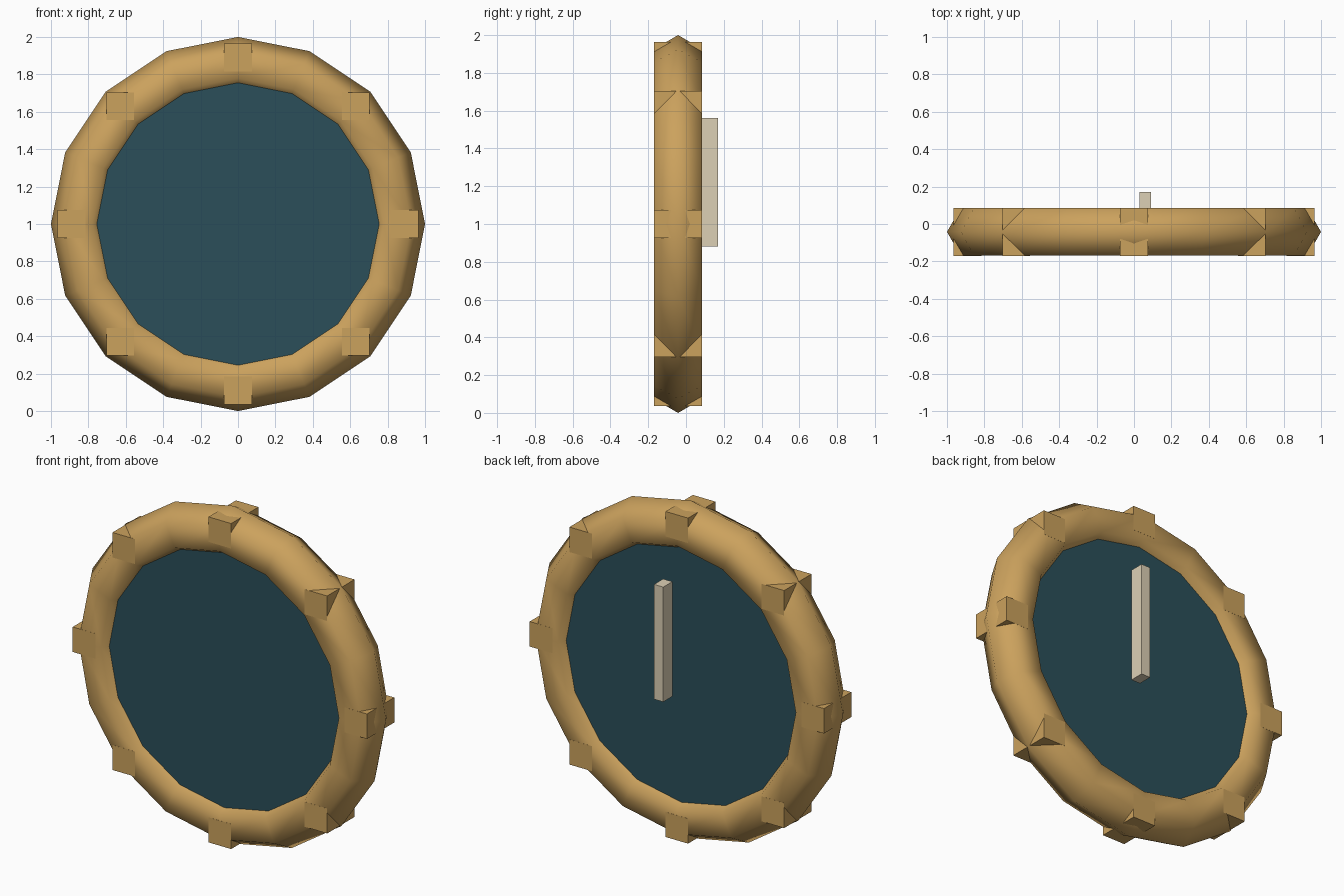
import bpy
from math import cos, sin, pi

if "Cube" in bpy.data.objects:
    bpy.data.objects.remove(bpy.data.objects["Cube"])

CY = -0.042   # depth centre of the frame
CZ = 1.0      # height centre of the frame


def paint(obj, mat):
    obj.data.materials.append(mat)


def material(name, rgb):
    m = bpy.data.materials.new(name)
    m.diffuse_color = (*rgb, 1)
    m.use_nodes = True
    m.node_tree.nodes["Principled BSDF"].inputs["Base Color"].default_value = m.diffuse_color
    return m


def box(name, centre, size, mat):
    bpy.ops.mesh.primitive_cube_add(size=1, location=centre)
    o = bpy.context.object
    o.name = name
    o.scale = size
    bpy.ops.object.transform_apply(location=False, rotation=False, scale=True)
    paint(o, mat)
    return o


gold = material("gold", (0.60, 0.36, 0.11))
teal = material("dark_teal", (0.024, 0.078, 0.10))
cream = material("cream", (0.72, 0.63, 0.46))

# Smooth ring: 16 segments around, hexagonal cross-section
bpy.ops.mesh.primitive_torus_add(
    major_segments=16, minor_segments=6, major_radius=0.853, minor_radius=0.147,
    location=(0, CY, CZ), rotation=(pi / 2, 0, 0))
ring = bpy.context.object
ring.name = "frame_ring"
bpy.ops.object.shade_smooth()
paint(ring, gold)

# Dark face disc, its rim buried in the ring
bpy.ops.mesh.primitive_cylinder_add(
    vertices=32, radius=0.80, depth=0.17, location=(0, CY, CZ), rotation=(pi / 2, 0, 0))
disc = bpy.context.object
disc.name = "face_disc"
paint(disc, teal)

# Eight upright studs around the ring
for i in range(8):
    a = i * pi / 4
    box(f"stud_{i + 1}", (0.89 * cos(a), CY, CZ + 0.89 * sin(a)), (0.148, 0.256, 0.148), gold)

# Handle bar behind the disc
box("handle_bar", (0.06, 0.128, 1.22), (0.06, 0.085, 0.68), cream)
